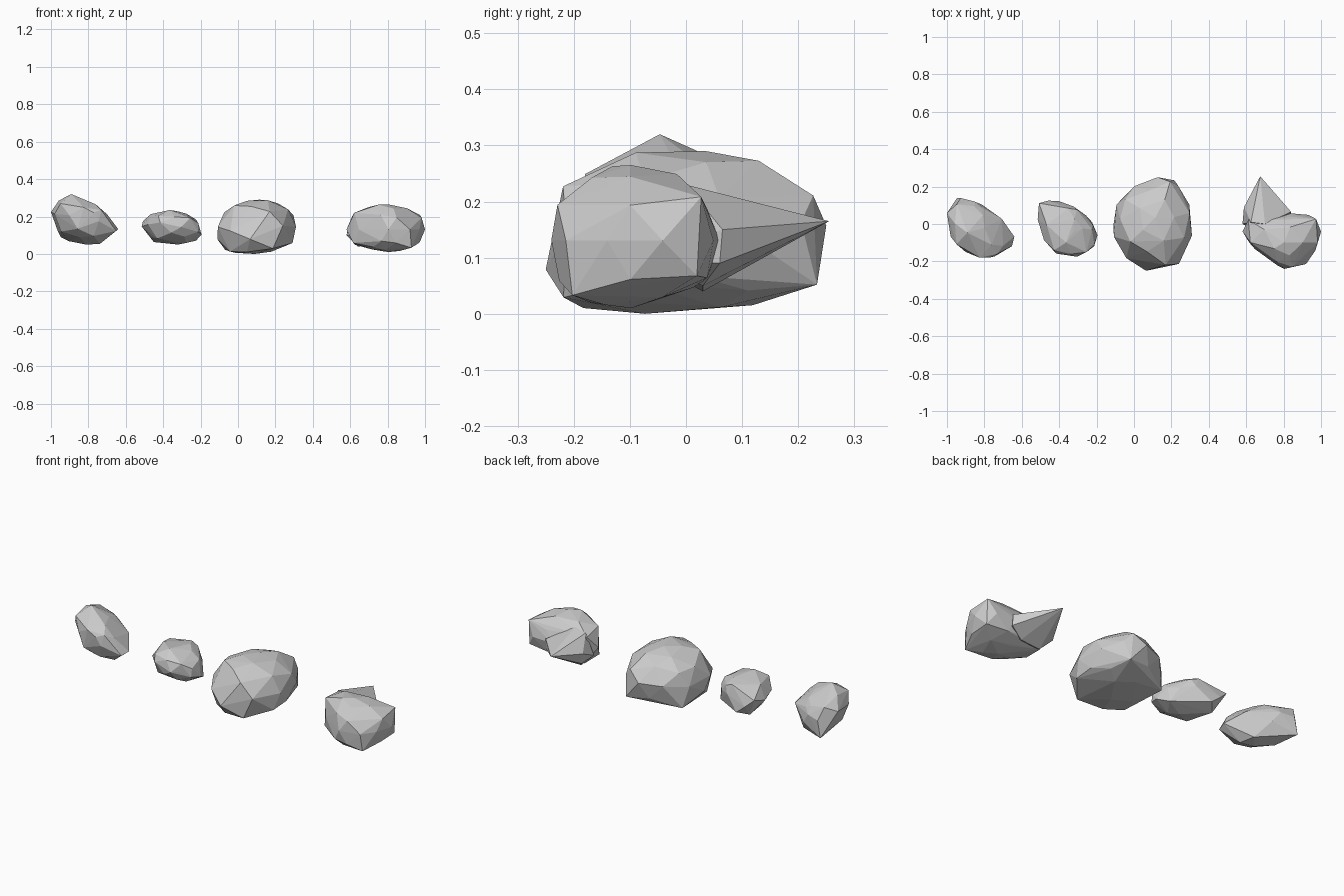
import bpy, bmesh
from math import sin, cos, radians
from mathutils import Vector, geometry

if "Cube" in bpy.data.objects:
    bpy.data.objects.remove(bpy.data.objects["Cube"])

# Viewing planes the outlines are drawn in: (right axis, up axis)
def plane(az, el, sx, sy):
    a, e = radians(az), radians(el)
    d = Vector((sx * sin(a), sy * cos(a), 0))          # horizontal direction to viewer
    right = Vector((-d.y, d.x, 0))
    return right, (-d * sin(e) + Vector((0, 0, cos(e))))

FRONT = (Vector((1, 0, 0)), Vector((0, 0, 1)))
TOP = (Vector((1, 0, 0)), Vector((0, 1, 0)))
SIDE = (Vector((0, 1, 0)), Vector((0, 0, 1)))
CORNER = plane(30, 30, 1, -1)
BELOW = plane(37, -36, 1, 1)


def cross(a, b):
    return a.x * b.y - a.y * b.x


def reach(poly, d):
    """Distance from the origin to the outline along d."""
    best = 0
    for a, b in zip(poly, poly[1:] + poly[:1]):
        e = b - a
        k = cross(d, e)
        if abs(k) > 1e-9 and -1e-4 <= cross(a, d) / k <= 1.0001:
            best = max(best, cross(a, e) / k)
    return best


def middle(poly):
    xs, ys = [p.x for p in poly], [p.y for p in poly]
    return Vector(((min(xs) + max(xs)) / 2, (min(ys) + max(ys)) / 2))


def carve(points, view, outline, strength):
    """Scale points within a viewing plane so their silhouette meets the outline."""
    r, u = view
    target = [Vector(p) for p in outline]
    flat = [Vector((p.dot(r), p.dot(u))) for p in points]
    hull = [flat[i] for i in geometry.convex_hull_2d(flat)]
    tc, hc = middle(target), middle(hull)
    target = [p - tc for p in target]
    hull = [p - hc for p in hull]
    for p, f in zip(points, flat):
        q = f - hc
        new = tc + q
        if q.length > 1e-6:
            d = q.normalized()
            have, want = reach(hull, d), reach(target, d)
            if have > 1e-6 and want > 1e-6:
                new = tc + q * (want / have) ** strength
        p += r * (new.x - f.x) + u * (new.y - f.y)


def stretch(points, axis, values):
    """Fit the points' extent along an axis to the extent of the outline."""
    now = [p[axis] for p in points]
    a, b, lo, hi = min(now), max(now), min(values), max(values)
    for p in points:
        p[axis] = lo + (p[axis] - a) * (hi - lo) / (b - a)


def hull_object(name, points):
    bm = bmesh.new()
    for p in points:
        bm.verts.new(p)
    bmesh.ops.convex_hull(bm, input=bm.verts[:])
    bmesh.ops.delete(bm, geom=[v for v in bm.verts if not v.link_faces], context='VERTS')
    bmesh.ops.recalc_face_normals(bm, faces=bm.faces[:])
    me = bpy.data.meshes.new(name)
    bm.to_mesh(me)
    bm.free()
    ob = bpy.data.objects.new(name, me)
    bpy.context.collection.objects.link(ob)
    return ob


def rock(name, *profiles):
    """The last two profiles must be TOP and FRONT."""
    bm = bmesh.new()
    bmesh.ops.create_icosphere(bm, subdivisions=2, radius=0.16)
    pts = [v.co.copy() for v in bm.verts]
    bm.free()
    for strength in (.5, .5, .5, .5, .6, .8):
        for view, outline in profiles:
            carve(pts, view, outline, strength)
    stretch(pts, 0, [p[0] for p in profiles[-1][1]])
    stretch(pts, 1, [p[1] for p in profiles[-2][1]])
    stretch(pts, 2, [p[1] for p in profiles[-1][1]])
    return hull_object(name, pts)


# Leaning wedge rock at the far left
rock("leaning_rock",
     (BELOW, [(.45, -.29), (.50, -.22), (.69, -.19), (.82, -.21), (.88, -.31),
              (.73, -.43), (.61, -.44), (.48, -.37)]),
     (CORNER, [(-.88, .24), (-.86, .32), (-.80, .36), (-.68, .29), (-.59, .17), (-.56, .08),
               (-.72, .04), (-.81, .11)]),
     (TOP, [(-1, .02), (-.99, .1), (-.95, .14), (-.9, .135), (-.8, .1), (-.69, .03),
            (-.64, -.04), (-.64, -.08), (-.69, -.15), (-.77, -.18), (-.87, -.175), (-.97, -.09)]),
     (FRONT, [(-1, .21), (-.98, .26), (-.91, .32), (-.8, .285), (-.69, .19),
              (-.64, .12), (-.64, .075), (-.69, .055), (-.78, .05), (-.94, .07)]))

# Small pebble
rock("small_rock",
     (BELOW, [(.085, -.135), (.125, -.085), (.315, -.055), (.47, -.095), (.475, -.155),
              (.415, -.22), (.285, -.28), (.12, -.245)]),
     (CORNER, [(-.455, .095), (-.415, .145), (-.31, .175), (-.225, .145), (-.187, .065),
               (-.187, -.025), (-.315, -.075), (-.42, -.025)]),
     (TOP, [(-.515, .02), (-.51, .095), (-.48, .125), (-.37, .12), (-.285, .07), (-.2, -.03),
            (-.195, -.085), (-.23, -.145), (-.32, -.175), (-.415, -.16), (-.485, -.075)]),
     (FRONT, [(-.515, .16), (-.51, .195), (-.38, .235), (-.29, .215), (-.22, .17),
              (-.195, .11), (-.225, .07), (-.32, .05), (-.47, .065)]))

# Large boulder
rock("large_rock",
     (CORNER, [(-.145, -.09), (-.12, -.01), (-.03, .09), (.1, .125), (.245, .105),
               (.32, .025), (.305, -.07), (.19, -.19), (.015, -.24), (-.11, -.21)]),
     (SIDE, [(.07, .285), (.175, .245), (.248, .155), (.21, .05), (.115, .015),
             (-.1, 0), (-.2, .02), (-.25, .095), (-.225, .195), (-.14, .27), (-.04, .29)]),
     (TOP, [(-.11, .07), (-.04, .17), (.085, .23), (.2, .25), (.3, .08),
            (.31, -.055), (.23, -.215), (.105, -.25), (-.025, -.185), (-.11, -.055)]),
     (FRONT, [(-.11, .14), (-.08, .22), (0, .275), (.085, .29), (.185, .285), (.285, .22),
              (.31, .12), (.29, .06), (.155, .005), (.02, 0), (-.075, .025), (-.11, .08)]))

# Notched rock at the right: rounded body
body = rock("notched_rock",
            (SIDE, [(-.15, .255), (-.105, .265), (0, .24), (.05, .14), (.05, .09),
                    (.01, .05), (-.11, .01), (-.21, .03), (-.245, .095), (-.23, .195)]),
            (TOP, [(.58, -.02), (.62, .04), (.72, .05), (.83, .06), (.97, .04), (1, -.075),
                   (.92, -.21), (.79, -.24), (.7, -.165), (.62, -.11)]),
            (FRONT, [(.58, .145), (.63, .23), (.765, .265), (.87, .255), (.97, .205),
                     (1, .115), (.95, .045), (.825, .01), (.645, .04), (.58, .09)]))

# Pointed lobe reaching backwards, merged into the body
lobe = hull_object("lobe", [Vector(p) for p in (
    (.675, .255, .165), (.588, .09, .14), (.6, .085, .08), (.58, 0, .1), (.625, .01, .22),
    (.7, 0, .23), (.76, .13, .155), (.84, .065, .15), (.84, .06, .09), (.64, .03, .04),
    (.76, .03, .05), (.75, -.08, .1))])
mod = body.modifiers.new("merge", 'BOOLEAN')
mod.operation = 'UNION'
mod.solver = 'EXACT'
mod.object = lobe
bpy.context.view_layer.objects.active = body
bpy.ops.object.modifier_apply(modifier=mod.name)
bpy.data.objects.remove(lobe)
